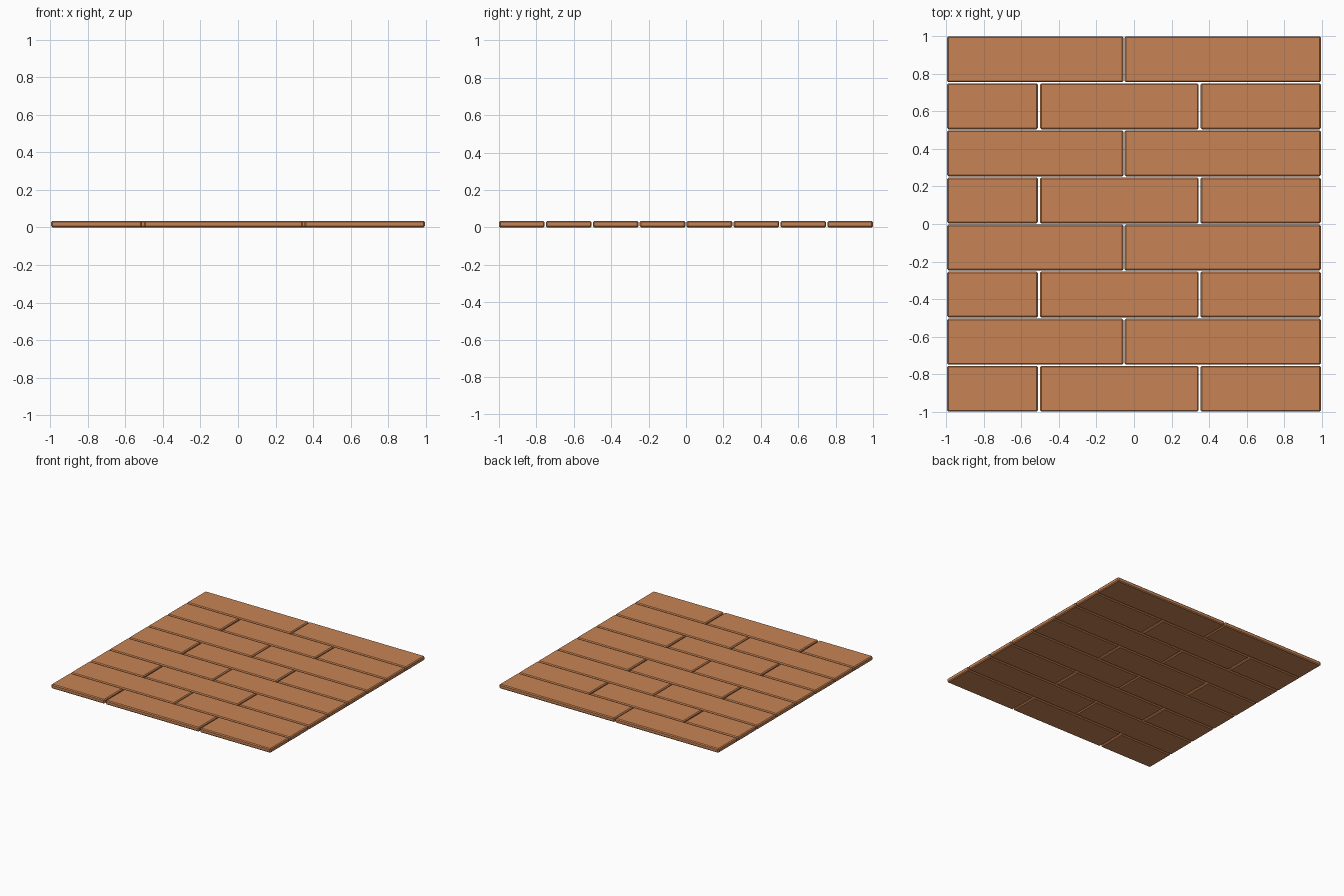
import bpy, bmesh

if "Cube" in bpy.data.objects:
    bpy.data.objects.remove(bpy.data.objects["Cube"])

HALF_X = 0.995     # half length of the floor
PITCH = 0.2508     # row spacing
WIDTH = 0.2445     # plank width
THICK = 0.035      # plank thickness

mat = bpy.data.materials.new("orange_wood")
mat.diffuse_color = (0.58, 0.23, 0.09, 1)
mat.use_nodes = True
mat.node_tree.nodes["Principled BSDF"].inputs["Base Color"].default_value = mat.diffuse_color


def plank(name, x0, x1, y0, y1):
    """Box with small chamfers on every edge."""
    bm = bmesh.new()
    bmesh.ops.create_cube(bm, size=1)
    for v in bm.verts:
        v.co.x = x1 if v.co.x > 0 else x0
        v.co.y = y1 if v.co.y > 0 else y0
        v.co.z = THICK if v.co.z > 0 else 0
    bmesh.ops.bevel(bm, geom=bm.edges[:], offset=0.007, segments=1,
                    profile=0.5, affect='EDGES')
    me = bpy.data.meshes.new(name)
    bm.to_mesh(me)
    bm.free()
    me.materials.append(mat)
    bpy.context.collection.objects.link(bpy.data.objects.new(name, me))


# Two alternating row layouts: (start, end) of each plank along x
three = [(-HALF_X, -0.512), (-0.501, 0.344), (0.354, HALF_X)]
two = [(-HALF_X, -0.056), (-0.050, HALF_X)]

for row in range(8):
    y0 = -1 + row * PITCH
    for i, (x0, x1) in enumerate(two if row % 2 else three):
        plank(f"floor_plank_{row + 1}_{i + 1}", x0, x1, y0, y0 + WIDTH)
